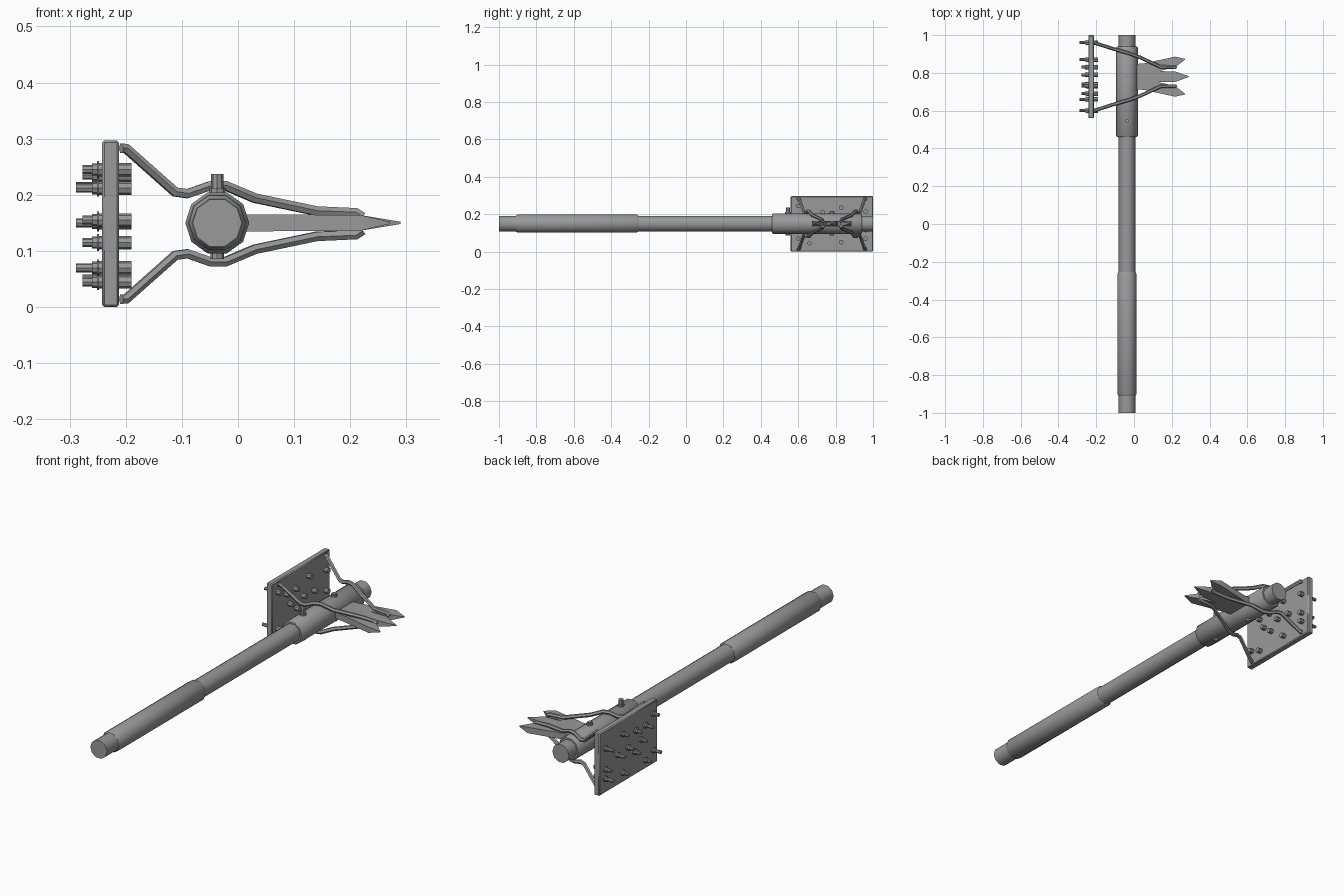
import bpy, bmesh, math
from mathutils import Vector, Matrix

cube = bpy.data.objects.get("Cube")
if cube:
    bpy.data.objects.remove(cube, do_unlink=True)

AX, AZ, MID = -0.037, 0.15, 0.78   # shaft axis and head centre

steel = bpy.data.materials.new("grey_steel")
steel.use_nodes = True
grey = (0.32, 0.32, 0.32, 1)
steel.diffuse_color = grey
steel.node_tree.nodes["Principled BSDF"].inputs["Base Color"].default_value = grey


def finish(obj, angle=40):
    bpy.ops.object.select_all(action="DESELECT")
    obj.select_set(True)
    bpy.context.view_layer.objects.active = obj
    if obj.type == "CURVE":
        bpy.ops.object.convert(target="MESH")
        obj = bpy.context.object
    obj.data.materials.clear()
    obj.data.materials.append(steel)
    bpy.ops.object.shade_smooth_by_angle(angle=math.radians(angle))
    return obj


def loft(name, rings):
    """Skin a chain of equal-length point rings and cap both ends."""
    bm = bmesh.new()
    loops = [[bm.verts.new(p) for p in ring] for ring in rings]
    n = len(loops[0])
    for a, b in zip(loops, loops[1:]):
        for i in range(n):
            j = (i + 1) % n
            bm.faces.new((a[i], a[j], b[j], b[i]))
    bm.faces.new(loops[0])
    bm.faces.new(loops[-1])
    bmesh.ops.recalc_face_normals(bm, faces=bm.faces)
    mesh = bpy.data.meshes.new(name)
    bm.to_mesh(mesh)
    bm.free()
    obj = bpy.data.objects.new(name, mesh)
    bpy.context.collection.objects.link(obj)
    return finish(obj)


def turned(name, origin, axis, profile, sides):
    """Turn (distance, radius) pairs around an axis."""
    turn = Vector((0, 0, 1)).rotation_difference(Vector(axis)).to_matrix()
    rings = []
    for d, r in profile:
        ring = []
        for i in range(sides):
            t = math.tau * i / sides
            ring.append(Vector(origin) + turn @ Vector((r * math.cos(t), r * math.sin(t), d)))
        rings.append(ring)
    return loft(name, rings)


# Handle, grip and head sleeve
turned("shaft", (AX, 0, AZ), (0, 1, 0), [(-1, .044), (1, .044)], 10)
turned("grip", (AX, 0, AZ), (0, 1, 0),
       [(-.91, .045), (-.9, .051), (-.265, .051), (-.255, .045)], 10)
turned("sleeve", (AX, 0, AZ), (0, 1, 0),
       [(.46, .052), (.466, .057), (.934, .057), (.94, .052)], 10)

# Striking plate
bpy.ops.mesh.primitive_cube_add(size=1, location=(-.227, MID, .1485))
plate = bpy.context.object
plate.name = "striking_plate"
plate.data.transform(Matrix.Diagonal((.03, .44, .297, 1)))
bevel = plate.modifiers.new("edge", "BEVEL")
bevel.width = .004
bevel.segments = 1
finish(plate, 20)

# Studs through the plate, with bolt heads behind
studs = [(.6, .245), (.66, .212), (.73, .212), (.83, .235), (.96, .215),
         (.69, .155), (.79, .155), (.87, .15), (.74, .115), (.96, .115),
         (.96, .07), (.83, .05), (.66, .045), (.6, .07)]
for k, (y, z) in enumerate(studs):
    tip = .062 if k % 3 == 1 else .05
    turned(f"stud_{k + 1}", (-.227, y, z), (-1, 0, 0),
           [(-.037, .012), (.021, .012), (.021, .015), (.024, .015),
            (.024, .011), (.033, .011), (.033, .008), (tip, .008)], 8)

# Bent brace rods: upper and lower, mirrored along the shaft
upper = [(-.208, .18, .283), (-.2, .176, .283), (-.112, .148, .205),
         (-.09, .142, .202), (-.05, .13, .216), (-.022, .122, .216),
         (.03, .103, .194), (.14, .052, .171), (.21, .05, .168), (.222, .05, .16)]
for level, flip in (("upper", 1), ("lower", -1)):
    for end, side in (("front", -1), ("back", 1)):
        curve = bpy.data.curves.new(f"{level}_{end}_brace", "CURVE")
        curve.dimensions = "3D"
        curve.bevel_depth = .0095
        curve.bevel_resolution = 1
        curve.use_fill_caps = True
        line = curve.splines.new("POLY")
        line.points.add(len(upper) - 1)
        for p, (x, y, z) in zip(line.points, upper):
            p.co = (x, MID + side * y, .1485 + flip * (z - .1485), 1)
        rod = bpy.data.objects.new(curve.name, curve)
        bpy.context.collection.objects.link(rod)
        finish(rod)

# Three pointed spikes fanning out of the sleeve
for name, root, neck, tip in (("front_spike", -.036, -.078, (.27, -.092)),
                              ("middle_spike", 0, 0, (.29, 0)),
                              ("back_spike", .036, .078, (.27, .092))):
    rings = []
    for x, y, w, t in ((-.02, root, .03, .015), (.05, root * 1.1, .03, .015),
                       (.218, neck, .028, .014), (tip[0], tip[1], .002, .002)):
        rings.append([(x, MID + y + a * w, AZ + b * t)
                      for a, b in ((-1, -1), (1, -1), (1, 1), (-1, 1))])
    loft(name, rings)

# Bolts through the sleeve
for name, y, top in (("front_bolt", .545, .087), ("middle_bolt", MID, .068)):
    turned(name, (AX, y, AZ), (0, 0, 1),
           [(-.064, .012), (.05, .012), (.05, .015), (.062, .015),
            (.062, .011), (top, .011)], 8)
